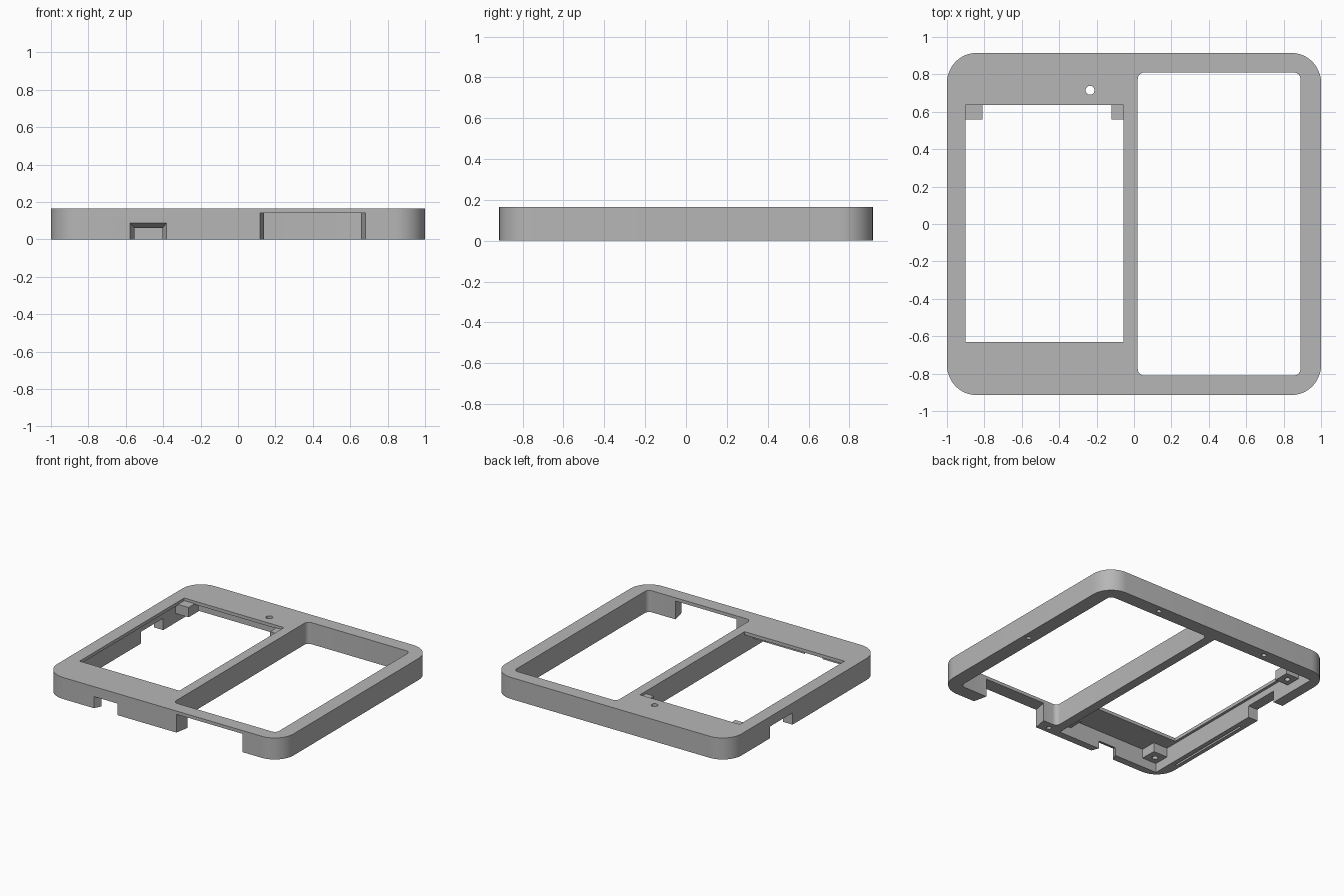
import bpy, bmesh
from math import cos, sin, pi

old = bpy.data.objects.get("Cube")
if old:
    bpy.data.objects.remove(old, do_unlink=True)

grey = bpy.data.materials.new("matte grey")
grey.use_nodes = True
colour = (0.47, 0.47, 0.47, 1)
grey.diffuse_color = colour
grey.node_tree.nodes["Principled BSDF"].inputs["Base Color"].default_value = colour


def loft(name, lower, upper):
    """Closed solid between two matching rings of points."""
    bm = bmesh.new()
    a = [bm.verts.new(p) for p in lower]
    b = [bm.verts.new(p) for p in upper]
    bm.faces.new(a)
    bm.faces.new(b)
    for i in range(len(a)):
        j = (i + 1) % len(a)
        bm.faces.new((a[i], a[j], b[j], b[i]))
    bmesh.ops.recalc_face_normals(bm, faces=bm.faces)
    mesh = bpy.data.meshes.new(name)
    bm.to_mesh(mesh)
    bm.free()
    mesh.materials.append(grey)
    ob = bpy.data.objects.new(name, mesh)
    bpy.context.collection.objects.link(ob)
    return ob


def block(name, x0, x1, y0, y1, z0, z1, r=0, steps=12):
    """Upright box with optional rounded corners."""
    if r:
        ring = []
        corners = [(x1 - r, y1 - r), (x0 + r, y1 - r), (x0 + r, y0 + r), (x1 - r, y0 + r)]
        for k, (cx, cy) in enumerate(corners):
            for i in range(steps + 1):
                t = (k + i / steps) * pi / 2
                ring.append((cx + r * cos(t), cy + r * sin(t)))
    else:
        ring = [(x0, y0), (x1, y0), (x1, y1), (x0, y1)]
    return loft(name, [(x, y, z0) for x, y in ring], [(x, y, z1) for x, y in ring])


def rod(name, x, y, r, z0, z1, n=24):
    ring = [(x + r * cos(2 * pi * i / n), y + r * sin(2 * pi * i / n)) for i in range(n)]
    return loft(name, [(px, py, z0) for px, py in ring], [(px, py, z1) for px, py in ring])


def flared_notch(name, outer, inner, y0, y1):
    """Opening in the front wall, each end given as (x0, x1, top)."""
    def ring(x0, x1, top, y):
        return [(x0, y, -0.05), (x1, y, -0.05), (x1, y, top), (x0, y, top)]
    return loft(name, ring(*outer, y0), ring(*inner, y1))


def cut(target, cutter):
    cutter.hide_render = True
    mod = target.modifiers.new("cut", "BOOLEAN")
    mod.operation = "DIFFERENCE"
    mod.solver = "EXACT"
    mod.object = cutter
    bpy.context.view_layer.objects.active = target
    bpy.ops.object.modifier_apply(modifier=mod.name)
    bpy.data.objects.remove(cutter, do_unlink=True)


def smooth(ob):
    bpy.ops.object.select_all(action="DESELECT")
    ob.select_set(True)
    bpy.context.view_layer.objects.active = ob
    bpy.ops.object.shade_smooth_by_angle(angle=0.5)


TOP = 0.165
CEILING = 0.14

# Outer frame
frame = block("frame", -1, 1, -0.915, 0.915, 0, TOP, r=0.16)

# Large open bay, and the hollow with its window beside it
cut(frame, block("bay", 0.02, 0.89, -0.81, 0.81, -0.1, 0.3, r=0.035, steps=6))
cut(frame, block("hollow", -0.92, -0.05, -0.86, 0.81, -0.1, CEILING))
cut(frame, block("window", -0.9, -0.055, -0.63, 0.635, 0.1, 0.3))

# Openings in the front wall and in the side wall
cut(frame, flared_notch("bay_opening", (0.118, 0.682, CEILING), (0.14, 0.655, CEILING), -0.92, -0.8))
cut(frame, flared_notch("port_opening", (-0.58, -0.38, 0.09), (-0.55, -0.405, 0.058), -0.918, -0.855))
cut(frame, block("side_opening", -1.1, -0.91, 0.14, 0.41, -0.1, 0.09))

# Groove under the side wall
cut(frame, block("groove", -0.97, -0.955, -0.7, 0, -0.1, 0.05))

# Indicator hole through the top and screw holes from below
cut(frame, rod("indicator_hole", -0.235, 0.715, 0.024, 0.1, 0.3))
for x, y in [(0.955, 0), (0.5, 0.865), (-0.45, 0.865), (0.045, -0.865)]:
    cut(frame, rod("screw_hole", x, y, 0.017, -0.1, 0.1))
smooth(frame)

# Mounting posts hanging inside the hollow
posts = {
    "front_outer_post": (-0.925, -0.8, -0.865, -0.74),
    "front_inner_post": (-0.15, -0.045, -0.865, -0.74),
    "back_outer_post": (-0.925, -0.81, 0.56, 0.68),
    "back_inner_post": (-0.12, -0.045, 0.56, 0.68),
}
for name, (x0, x1, y0, y1) in posts.items():
    post = block(name, x0, x1, y0, y1, 0.07, CEILING + 0.005)
    cut(post, rod("post_hole", (x0 + x1) / 2, (y0 + y1) / 2, 0.02, 0, 0.12))
    smooth(post)
